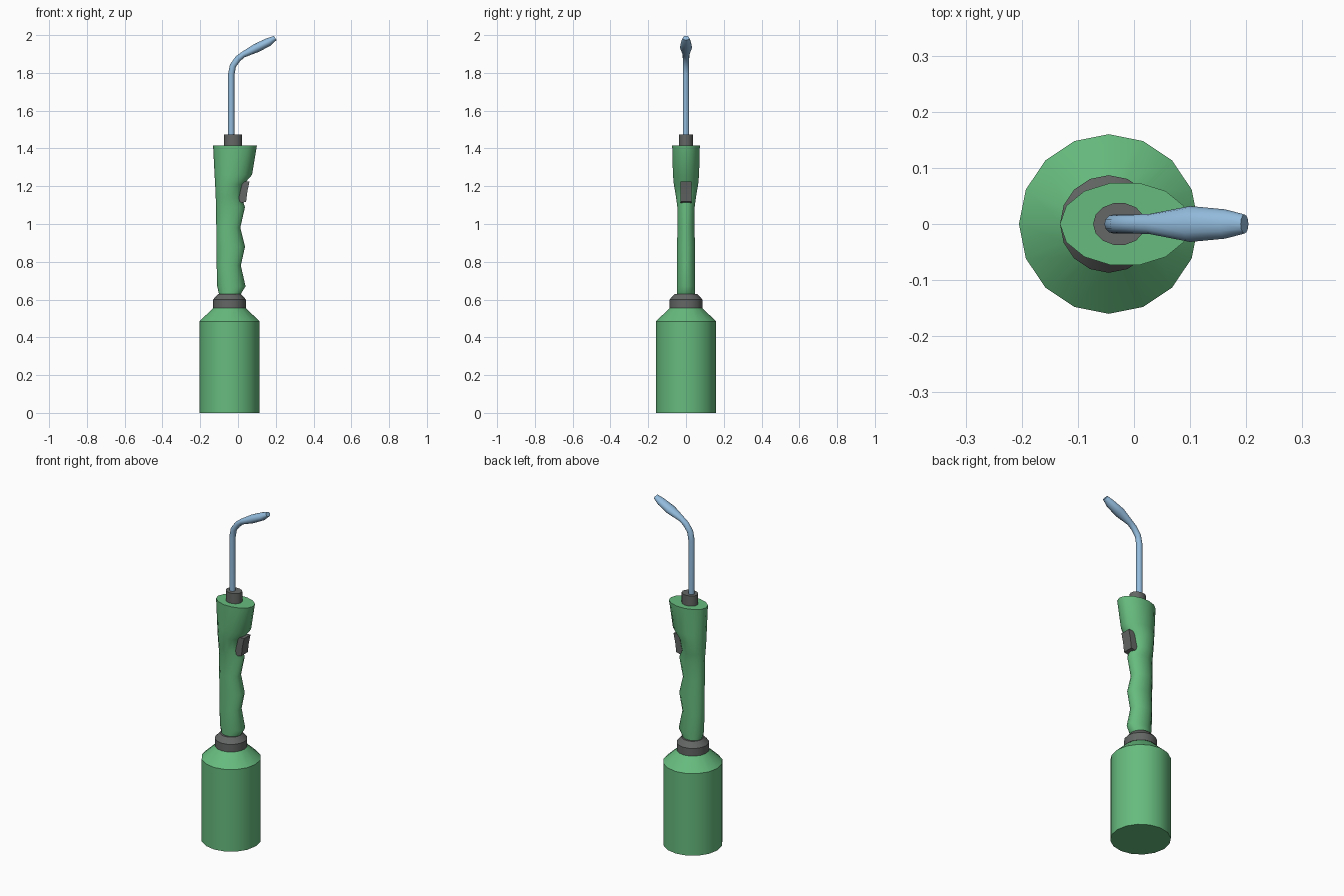
import bpy, bmesh, math

if "Cube" in bpy.data.objects:
    bpy.data.objects.remove(bpy.data.objects["Cube"])


def material(name, rgb):
    m = bpy.data.materials.new(name)
    m.diffuse_color = (*rgb, 1)
    m.use_nodes = True
    m.node_tree.nodes["Principled BSDF"].inputs["Base Color"].default_value = m.diffuse_color
    return m


GREEN = material("green", (0.135, 0.50, 0.21))
GREY = material("dark grey", (0.125, 0.135, 0.128))
BLUE = material("steel blue", (0.29, 0.50, 0.72))


def finish(bm, name, mat, angle=40):
    bmesh.ops.recalc_face_normals(bm, faces=bm.faces)
    me = bpy.data.meshes.new(name)
    bm.to_mesh(me)
    bm.free()
    ob = bpy.data.objects.new(name, me)
    bpy.context.collection.objects.link(ob)
    me.materials.append(mat)
    bpy.ops.object.select_all(action='DESELECT')
    ob.select_set(True)
    bpy.context.view_layer.objects.active = ob
    bpy.ops.object.shade_smooth_by_angle(angle=math.radians(angle))
    return ob


def loft(name, mat, rings, sides, angle=40):
    """Skin elliptical rings: (centre x, centre z, radius x, radius y, tilt degrees)."""
    bm = bmesh.new()
    loops = []
    for cx, cz, rx, ry, tilt in rings:
        t = math.radians(tilt)
        loop = []
        for i in range(sides):
            a = 2 * math.pi * i / sides
            u = rx * math.cos(a)
            loop.append(bm.verts.new((cx + u * math.cos(t), ry * math.sin(a),
                                      cz - u * math.sin(t))))
        loops.append(loop)
    for lo, hi in zip(loops, loops[1:]):
        for i in range(sides):
            j = (i + 1) % sides
            bm.faces.new((lo[i], lo[j], hi[j], hi[i]))
    bm.faces.new(loops[0])
    bm.faces.new(loops[-1])
    return finish(bm, name, mat, angle)


def turned(name, mat, cx, profile):
    return loft(name, mat, [(cx, z, r, r, 0) for r, z in profile], 16)


# Fuel tank with sloped shoulder, and collar above it
turned("tank", GREEN, -0.045, [(0.16, 0), (0.16, 0.485), (0.083, 0.557)])
turned("tank_collar", GREY, -0.045,
       [(0.087, 0.555), (0.087, 0.6), (0.06, 0.63)])

# Handle with finger grooves: (z, back x, front x, half width)
grip = [(0.625, -0.100, 0.012, 0.048), (0.67, -0.110, 0.040, 0.049),
        (0.78, -0.113, 0.015, 0.049), (0.88, -0.115, 0.037, 0.048),
        (0.98, -0.115, 0.012, 0.047), (1.09, -0.116, 0.037, 0.047),
        (1.14, -0.118, 0.018, 0.054), (1.21, -0.121, 0.030, 0.066),
        (1.26, -0.124, 0.074, 0.071), (1.415, -0.132, 0.100, 0.075)]
loft("handle", GREEN, [((b + f) / 2, z, (f - b) / 2, w, 0)
                       for z, b, f, w in grip], 14, 50)

# Trigger, an extruded side profile
bm = bmesh.new()
side = [(-0.01, 1.225), (0.061, 1.225), (0.050, 1.175), (0.043, 1.118),
        (0.02, 1.112), (-0.01, 1.13)]
face = bm.faces.new([bm.verts.new((x, -0.03, z)) for x, z in side])
ext = bmesh.ops.extrude_face_region(bm, geom=[face])
bmesh.ops.translate(bm, vec=(0, 0.06, 0),
                    verts=[v for v in ext["geom"] if isinstance(v, bmesh.types.BMVert)])
finish(bm, "trigger", GREY, 30)

# Socket holding the pipe
loft("pipe_socket", GREY, [(-0.026, 1.40, 0.047, 0.038, 0),
                           (-0.026, 1.475, 0.047, 0.038, 0)], 14)

# Bent pipe flaring into the burner head
loft("pipe_and_burner", BLUE, [
    (-0.036, 1.46, 0.017, 0.017, 0), (-0.036, 1.79, 0.017, 0.017, 5),
    (-0.027, 1.838, 0.017, 0.017, 22), (0.000, 1.875, 0.017, 0.017, 42),
    (0.028, 1.897, 0.016, 0.018, 60), (0.100, 1.933, 0.024, 0.032, 62),
    (0.163, 1.964, 0.022, 0.026, 62), (0.197, 1.985, 0.013, 0.017, 58)],
    12, 50)
